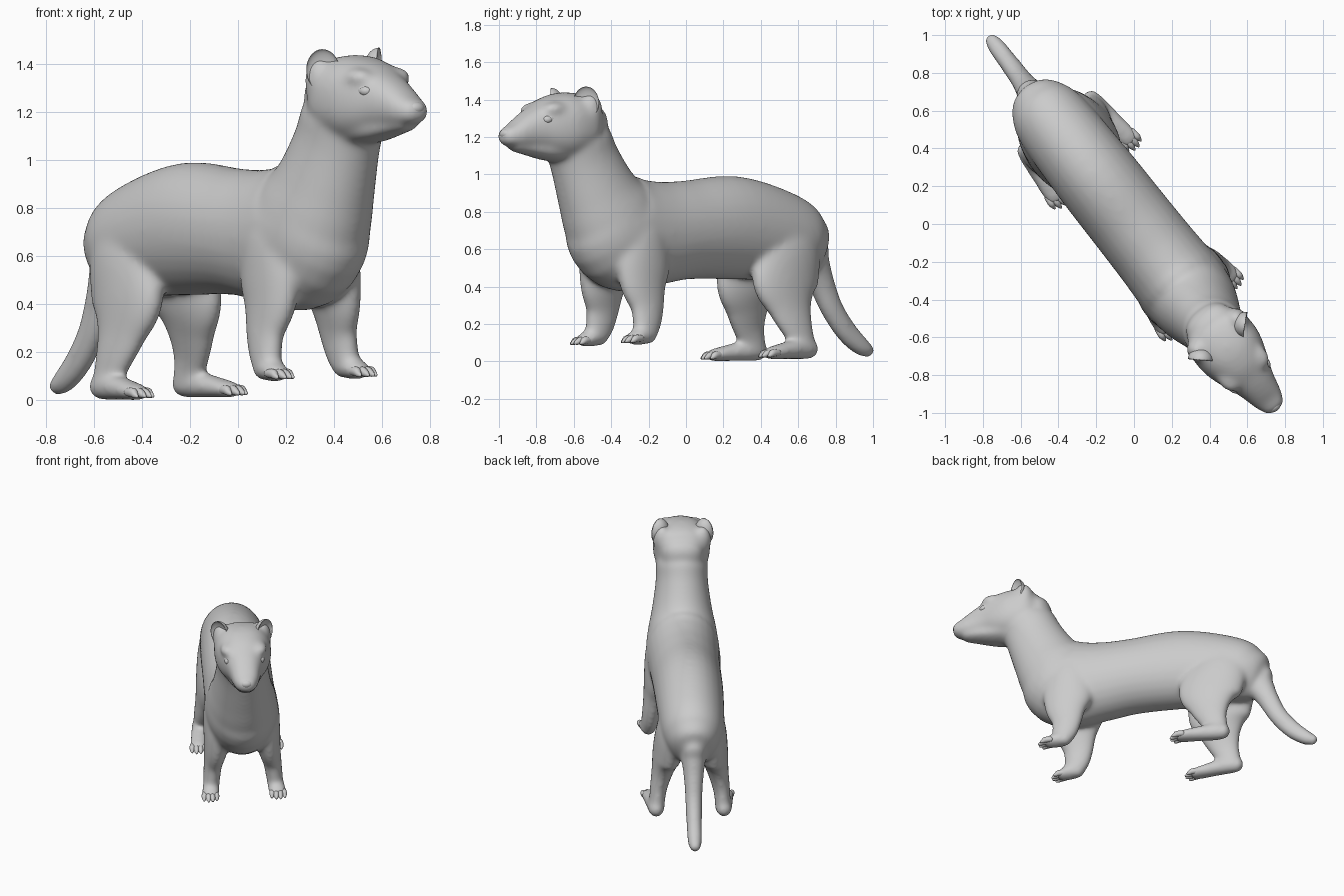
import bpy, bmesh, math
from mathutils import Vector, Matrix

if "Cube" in bpy.data.objects:
    bpy.data.objects.remove(bpy.data.objects["Cube"])

# local frame: x = forward along the animal, y = its left side, z = up
PLACE = Matrix.Rotation(-0.903, 4, 'Z') @ Matrix.Rotation(0.022, 4, 'X') @ Matrix.Translation((0, 0.012, 0))


def catmull(p, n):
    """Smoothly resample rows of numbers."""
    out = []
    for i in range(len(p) - 1):
        a, b, c, d = p[max(i - 1, 0)], p[i], p[i + 1], p[min(i + 2, len(p) - 1)]
        for k in range(n):
            t = k / n
            out.append([0.5 * (2 * q + (r - o) * t + (2 * o - 5 * q + 4 * r - s) * t * t
                               + (3 * q - o - 3 * r + s) * t ** 3)
                        for o, q, r, s in zip(a, b, c, d)])
    return out + [list(p[-1])]


def loft(bm, rows, side=1, n=5, seg=28, e=1.0):
    """Closed tube through rows (x, y, z, half width, half height) with rounded ends."""
    rows = catmull([(x, y * side, z, w, h) for x, y, z, w, h in rows], n)
    pts = [Vector(r[:3]) for r in rows]
    rings = []
    for i, r in enumerate(rows):
        tan = (pts[min(i + 1, len(pts) - 1)] - pts[max(i - 1, 0)]).normalized()
        u = Vector((0, 1, 0))
        u = (u - tan * u.dot(tan)).normalized()
        rings.append((pts[i], tan, u, tan.cross(u), r[3], r[4]))

    def cap(ring, sgn):
        p, tan, u, v, w, h = ring
        k = min(w, h) * 0.8 * sgn
        return [(p + tan * k * math.sin(a), tan, u, v, w * math.cos(a), h * math.cos(a))
                for a in (0.5, 0.95, 1.3)], p + tan * k
    start, pole0 = cap(rings[0], -1)
    end, pole1 = cap(rings[-1], 1)
    loops = []
    for p, tan, u, v, w, h in start[::-1] + rings + end:
        loop = []
        for k in range(seg):
            c, s = math.cos(k * math.tau / seg), math.sin(k * math.tau / seg)
            c, s = math.copysign(abs(c) ** e, c), math.copysign(abs(s) ** e, s)
            loop.append(bm.verts.new(p + u * w * c + v * h * s))
        loops.append(loop)
    new = []
    for a, b in zip(loops, loops[1:]):
        for k in range(seg):
            j = (k + 1) % seg
            new.append(bm.faces.new((a[k], a[j], b[j], b[k])))
    for loop, pole in ((loops[0], pole0), (loops[-1], pole1)):
        v = bm.verts.new(pole)
        for k in range(seg):
            new.append(bm.faces.new((loop[k], loop[(k + 1) % seg], v)))
    bmesh.ops.recalc_face_normals(bm, faces=new)


def ball(bm, loc, size, rot=None, cup=0.0):
    """Ellipsoid; with cup its +x side is folded inward to form a bowl."""
    vs = bmesh.ops.create_uvsphere(bm, u_segments=32, v_segments=20, radius=1)['verts']
    m = Matrix.Translation(loc) @ (rot or Matrix()) @ Matrix.Diagonal((*size, 1))
    for v in vs:
        if cup and v.co.x > 0:
            v.co.x *= -cup
        v.co = m @ v.co


def finish(bm, name):
    me = bpy.data.meshes.new(name)
    bm.to_mesh(me)
    bm.free()
    for p in me.polygons:
        p.use_smooth = True
    ob = bpy.data.objects.new(name, me)
    bpy.context.collection.objects.link(ob)
    ob.matrix_world = PLACE
    return ob


body = bmesh.new()
# trunk and neck
loft(body, [(x, 0, z, w, h) for x, z, w, h in (
    (-.88, .56, .08, .11), (-.85, .575, .13, .16), (-.78, .615, .18, .20), (-.66, .665, .208, .24),
    (-.33, .714, .222, .277), (0, .702, .226, .264), (.22, .685, .23, .28), (.44, .69, .238, .315),
    (.535, .795, .222, .27), (.605, .91, .195, .228), (.68, 1.07, .17, .198), (.72, 1.17, .17, .19))])
# skull and muzzle
loft(body, [(x, 0, z, w, h) for x, z, w, h in (
    (.66, 1.265, .14, .115), (.70, 1.268, .17, .155), (.76, 1.263, .184, .175), (.85, 1.256, .182, .18),
    (.94, 1.25, .157, .160), (1.02, 1.24, .124, .124), (1.09, 1.225, .101, .097),
    (1.16, 1.208, .085, .068), (1.205, 1.202, .068, .053))], e=0.86)
# lower jaw
loft(body, [(.82, 0, 1.12, .12, .06), (.95, 0, 1.125, .105, .05), (1.07, 0, 1.136, .078, .034),
            (1.16, 0, 1.145, .054, .024)])
# tail
loft(body, [(-.73, 0, .65, .09, .10), (-.845, 0, .55, .085, .10), (-.918, 0, .42, .066, .075),
            (-.99, 0, .28, .056, .065), (-1.085, 0, .16, .052, .062), (-1.18, 0, .082, .049, .052),
            (-1.235, 0, .056, .038, .038)])

toes, ears, eyes, lids = (bmesh.new() for _ in range(4))
for s in (1, -1):
    # hind leg and foot
    loft(body, [(-.63, .10, .74, .085, .12), (-.61, .125, .60, .10, .195), (-.55, .153, .42, .092, .215),
                (-.56, .183, .28, .068, .14), (-.59, .206, .17, .055, .098), (-.625, .213, .09, .051, .071)], s)
    loft(body, [(-.668, .22, .06, .05, .052), (-.61, .22, .064, .058, .06), (-.5, .233, .054, .057, .049),
                (-.41, .243, .043, .058, .039), (-.36, .248, .037, .055, .032)], s)
    # shoulder, front leg and foot
    loft(body, [(.43, .11, .80, .09, .11), (.415, .14, .68, .102, .15), (.42, .155, .52, .094, .172),
                (.43, .172, .40, .077, .145), (.42, .193, .28, .06, .104), (.435, .203, .19, .055, .087),
                (.455, .208, .14, .052, .068)], s)
    loft(body, [(.42, .21, .133, .047, .045), (.48, .213, .132, .058, .049), (.53, .217, .12, .057, .038),
                (.55, .22, .116, .053, .032)], s)
    # toes
    for fx, fy, fz in ((-.375, .248, .034), (.535, .22, .112)):
        for k in (-1.05, -.35, .35, 1.05):
            y, r = fy + k * .033, 0.055 - 0.018 * k * k
            loft(toes, [(fx - .02, y, fz + .006, .018, .018), (fx + r * .5, y + k * .004, fz + .004, .019, .02),
                        (fx + r, y + k * .006, fz - .006, .014, .014),
                        (fx + r + .015, y + k * .007, fz - .012, .006, .007)], s, 3, 12)
    # ear root and brow fused into the head
    ball(body, (.735, s * .13, 1.335), (.065, .06, .10))
    ball(body, (.955, s * .10, 1.345), (.075, .053, .042))
    # ears, eyes and eyelids
    turn = Matrix.Rotation(s * 0.75, 4, 'Z') @ Matrix.Rotation(s * -0.05, 4, 'X')
    ball(ears, (.785, s * .15, 1.378), (.065, .07, .088), turn, 0.4)
    gaze = Matrix.Rotation(s * 0.85, 4, 'Z') @ Matrix.Rotation(-0.1, 4, 'Y')
    ball(eyes, (1.016, s * .104, 1.29), (.024, .030, .022), gaze)
    ball(lids, (1.006, s * .098, 1.296), (.026, .042, .031), gaze)

# fuse and soften the body
skin = finish(body, "body")
rm = skin.modifiers.new("fuse", 'REMESH')
rm.mode = 'VOXEL'
rm.voxel_size = 0.0105
rm.use_smooth_shade = True
sm = skin.modifiers.new("soften", 'SMOOTH')
sm.factor = 0.5
sm.iterations = 38

for bm, name in ((toes, "toes"), (ears, "ears"), (eyes, "eyes"), (lids, "eyelids")):
    finish(bm, name)

# nose pad
nose = bmesh.new()
ball(nose, (1.215, 0, 1.216), (.030, .040, .028))
for s in (1, -1):
    ball(nose, (1.209, s * .026, 1.208), (.027, .021, .021))
finish(nose, "nose")
